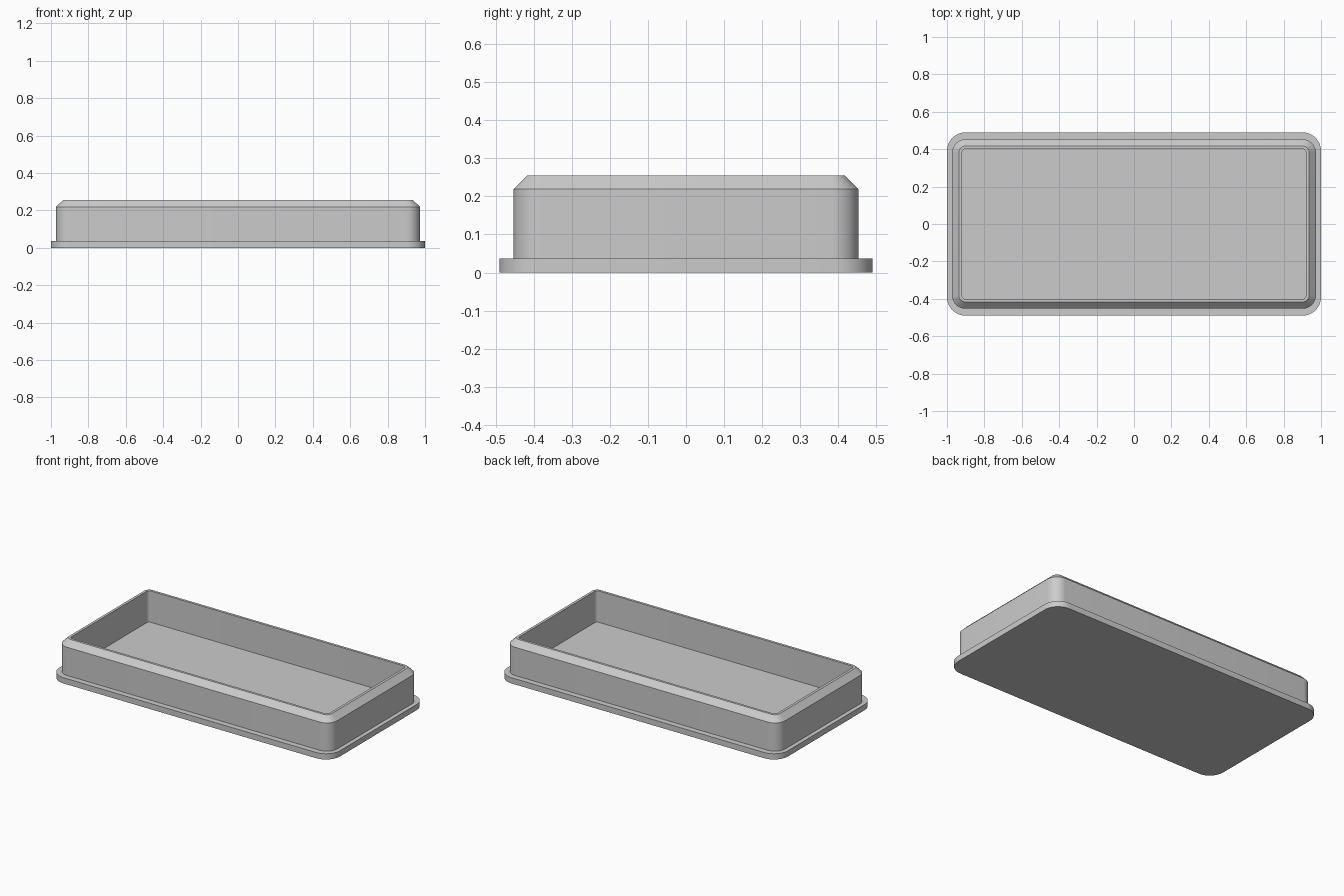
import bpy
import bmesh
from math import cos, sin, pi, radians

cube = bpy.data.objects.get("Cube")
if cube:
    bpy.data.objects.remove(cube, do_unlink=True)

grey = bpy.data.materials.new("light_grey")
grey.use_nodes = True
colour = (0.6, 0.6, 0.6, 1)
grey.diffuse_color = colour
grey.node_tree.nodes["Principled BSDF"].inputs["Base Color"].default_value = colour

STEPS = 10  # segments per rounded corner


def ring(bm, hx, hy, r, z):
    """Rounded rectangle of vertices at height z."""
    verts = []
    for q, (sx, sy) in enumerate([(1, 1), (-1, 1), (-1, -1), (1, -1)]):
        for i in range(STEPS + 1):
            a = (q + i / STEPS) * pi / 2
            verts.append(bm.verts.new((sx * (hx - r) + r * cos(a),
                                       sy * (hy - r) + r * sin(a), z)))
    return verts


def stacked_shell(name, levels):
    """Closed solid skinned through rounded rectangles."""
    bm = bmesh.new()
    rings = [ring(bm, *level) for level in levels]
    n = len(rings[0])
    for low, high in zip(rings, rings[1:]):
        for i in range(n):
            j = (i + 1) % n
            bm.faces.new((low[i], low[j], high[j], high[i]))
    bm.faces.new(rings[0][::-1])
    bm.faces.new(rings[-1])
    bmesh.ops.recalc_face_normals(bm, faces=bm.faces)
    mesh = bpy.data.meshes.new(name)
    bm.to_mesh(mesh)
    bm.free()
    mesh.materials.append(grey)
    obj = bpy.data.objects.new(name, mesh)
    bpy.context.collection.objects.link(obj)
    bpy.ops.object.select_all(action='DESELECT')
    obj.select_set(True)
    bpy.context.view_layer.objects.active = obj
    bpy.ops.object.shade_smooth_by_angle(angle=radians(30))
    return obj


# Tray: base flange, outer wall, chamfered rim, then down the inside to the floor
stacked_shell("tray", [
    (1.0, 0.49, 0.1, 0.0),
    (1.0, 0.49, 0.1, 0.037),
    (0.973, 0.453, 0.073, 0.037),
    (0.973, 0.453, 0.073, 0.219),
    (0.936, 0.417, 0.036, 0.255),
    (0.919, 0.401, 0.018, 0.255),
    (0.919, 0.401, 0.018, 0.053),
])
